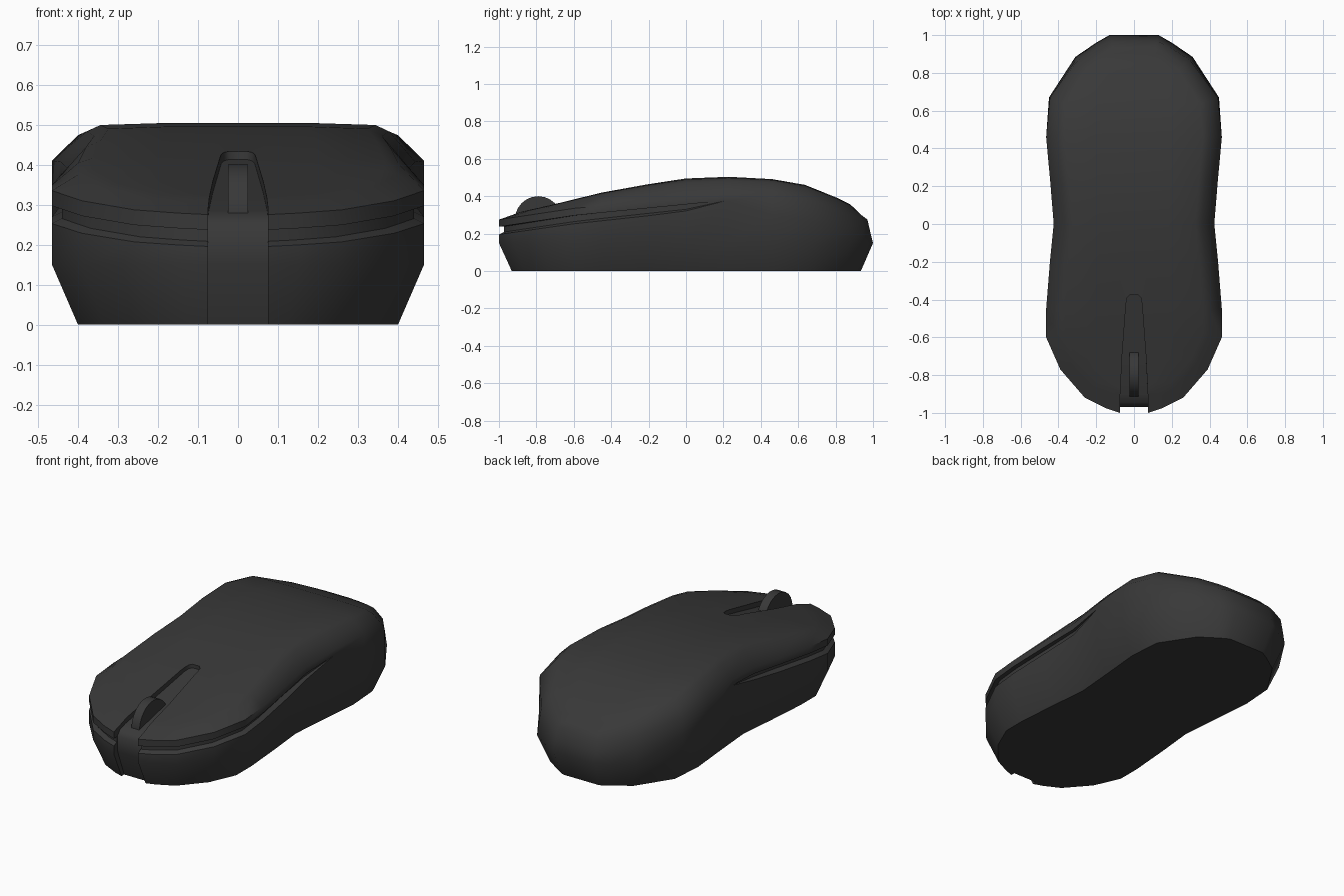
import bpy, bmesh, math
from mathutils import Vector

if "Cube" in bpy.data.objects:
    bpy.data.objects.remove(bpy.data.objects["Cube"])


def lerp(table, t):
    """Piecewise linear lookup in a short list of (t, value)."""
    if t <= table[0][0]:
        return table[0][1]
    for (a, va), (b, vb) in zip(table, table[1:]):
        if t <= b:
            return va + (vb - va) * (t - a) / (b - a)
    return table[-1][1]


dark = bpy.data.materials.new("dark_plastic")
dark.diffuse_color = (0.04, 0.04, 0.04, 1)
dark.use_nodes = True
dark.node_tree.nodes["Principled BSDF"].inputs["Base Color"].default_value = dark.diffuse_color


def make_object(name, bm):
    bmesh.ops.remove_doubles(bm, verts=bm.verts, dist=0.0005)
    bmesh.ops.recalc_face_normals(bm, faces=bm.faces)
    me = bpy.data.meshes.new(name)
    bm.to_mesh(me)
    bm.free()
    ob = bpy.data.objects.new(name, me)
    bpy.context.collection.objects.link(ob)
    me.materials.append(dark)
    return ob


def smooth(ob, degrees):
    bpy.ops.object.select_all(action='DESELECT')
    ob.select_set(True)
    bpy.context.view_layer.objects.active = ob
    bpy.ops.object.shade_smooth_by_angle(angle=math.radians(degrees))


# Right half of the plan outline, front to back, and heights along y
outline = [(.075, -1), (.15, -.975), (.26, -.92), (.39, -.77), (.465, -.6), (.465, -.45),
           (.445, -.2), (.425, 0), (.443, .22), (.465, .46), (.45, .67), (.31, .885),
           (.2, .96), (.13, 1)]
top = [(-1, .278), (-.96, .298), (-.9, .313), (-.7, .358), (-.38, .437), (0, .495), (.2, .505),
       (.44, .495), (.64, .46), (.86, .37), (.97, .28), (1, .2)]
shoulder = [(-1, .275), (-.6, .335), (0, .39), (.22, .407), (.46, .41), (.67, .37),
            (.885, .30), (1, .275)]
back_mid = [(.22, .378), (.46, .30), (.67, .27), (1, .21)]
groove_top = [(-1, .237), (-.6, .297)] + back_mid
groove_low = [(-1, .208), (-.6, .265), (0, .33)] + back_mid
groove_depth = [(-.1, .025), (.22, 0)]
back_lean = [(.6, 0), (1, .03)]

N = len(outline)
plan = [Vector(p) for p in outline] + [Vector((-x, y)) for x, y in reversed(outline)]
M = len(plan)


def inward(i):
    a = (plan[i] - plan[i - 1]).normalized()
    b = (plan[(i + 1) % M] - plan[i]).normalized()
    d = (a + b).normalized()
    return Vector((-d.y, d.x)) / max(d.dot(b), .6)


def layers(i):
    """Inset and height of each ring at plan point i."""
    y = plan[i].y
    gt, gl = lerp(groove_top, y), lerp(groove_low, y)
    g, lean, s = lerp(groove_depth, y), lerp(back_lean, y), lerp(shoulder, y)
    m = lean / 2
    flat = [(.065, 0), (0, .15), (m, gl - g * .5), (m + g, gl), (m + g, gt), (m, gt), (lean, s)]
    n = inward(i)
    pts = [(*(plan[i] + n * o), z) for o, z in flat]
    for o, f in ((.065, .78), (.1, .95)):
        p = plan[i] + n * o
        pts.append((p.x, p.y, s + (lerp(top, p.y) - s) * f))
    return pts


# Body: stacked rings with the side groove, then a domed top
bm = bmesh.new()
cols = [[bm.verts.new(p) for p in layers(i)] for i in range(M)]
last = len(cols[0]) - 1
rows = []
for i in range(N):
    r, l = cols[i][last], cols[M - 1 - i][last]
    mids = [bm.verts.new((r.co.x * f, r.co.y, lerp(top, r.co.y))) for f in (.55, 0, -.55)]
    rows.append([r, *mids, l])
for i in range(M):
    j = (i + 1) % M
    for k in range(last):
        face = [cols[i][k], cols[j][k], cols[j][k + 1], cols[i][k + 1]]
        if k == last - 1 and i == N - 1:
            face[3:3] = rows[-1][3:0:-1]
        elif k == last - 1 and i == M - 1:
            face[3:3] = rows[0][1:4]
        bm.faces.new(face)
for a, b in zip(rows, rows[1:]):
    for k in range(4):
        bm.faces.new((a[k], b[k], b[k + 1], a[k + 1]))
bm.faces.new([c[0] for c in reversed(cols)])
body = make_object("mouse_body", bm)

# Channel cutter: half width, floor (y, z), outer (y, z)
path = [(.075, -.9, -.02, -1.2, -.02), (.075, -.965, .15, -1.2, .15), (.075, -.968, .24, -1.2, .27),
        (.075, -.945, .268, -1.1, .5), (.073, -.9, .285, -.95, .6), (.063, -.7, .33, -.7, .6),
        (.042, -.42, .402, -.42, .6), (.036, -.39, .409, -.39, .6), (.022, -.375, .413, -.375, .6)]
bm = bmesh.new()
rings = [[bm.verts.new(p) for p in ((w, y, z), (w, oy, oz), (-w, oy, oz), (-w, y, z))]
         for w, y, z, oy, oz in path]
for a, b in zip(rings, rings[1:]):
    for k in range(4):
        bm.faces.new((a[k], a[(k + 1) % 4], b[(k + 1) % 4], b[k]))
bm.faces.new(rings[0])
bm.faces.new(rings[-1])
cutter = make_object("channel_cutter", bm)
cutter.hide_render = True

bpy.context.view_layer.objects.active = body
mod = body.modifiers.new("channel", 'BOOLEAN')
mod.operation, mod.solver, mod.object = 'DIFFERENCE', 'EXACT', cutter
bpy.ops.object.modifier_apply(modifier=mod.name)
bpy.data.objects.remove(cutter)
smooth(body, 48)

# Scroll wheel
bpy.ops.mesh.primitive_cylinder_add(vertices=24, radius=.125, depth=.05,
                                    location=(0, -.79, .275), rotation=(0, math.pi / 2, 0))
wheel = bpy.context.object
wheel.name = "scroll_wheel"
wheel.data.materials.append(dark)
smooth(wheel, 30)
